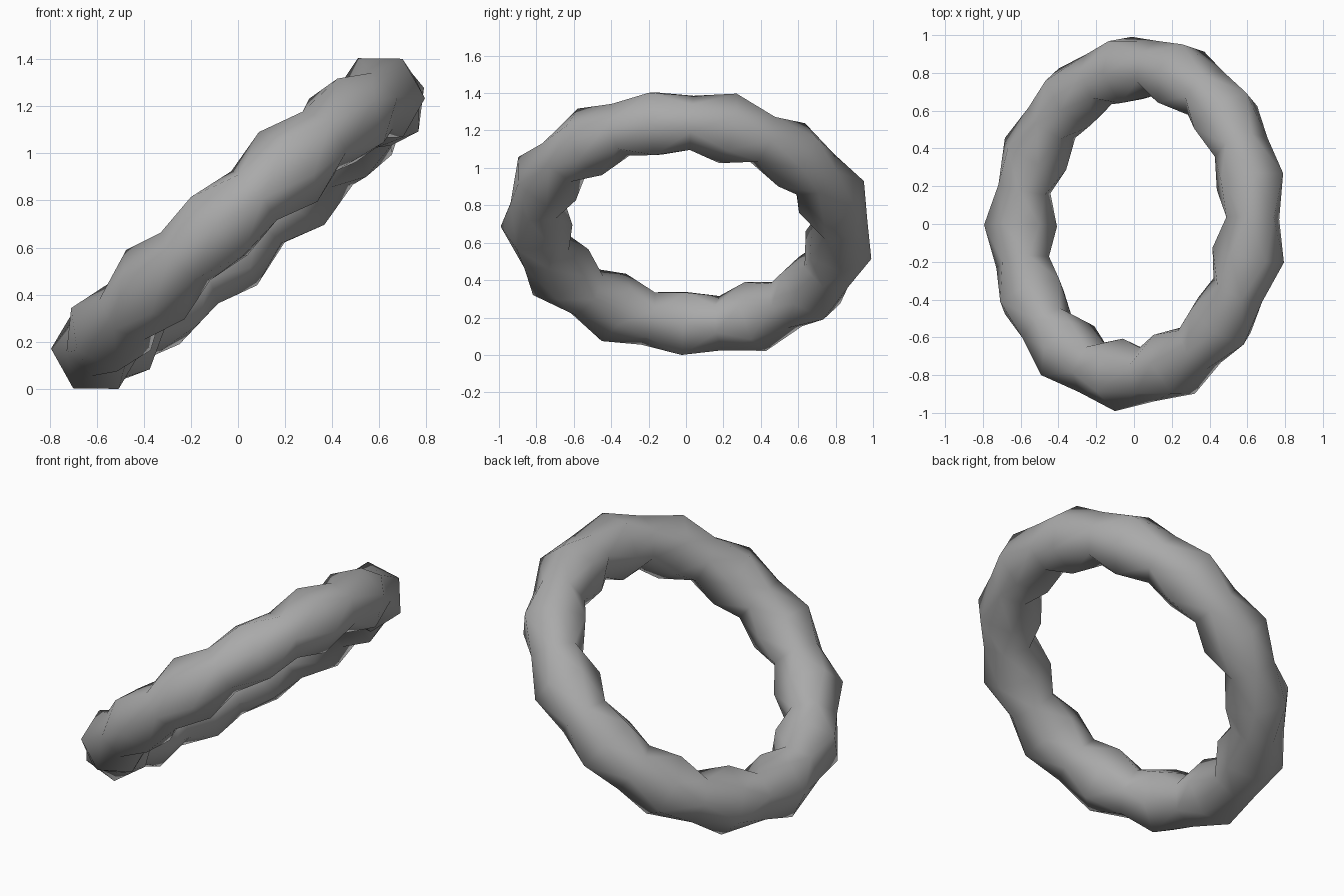
import bpy, bmesh
from math import sin, cos, radians
from mathutils import Vector

cube = bpy.data.objects.get("Cube")
if cube:
    bpy.data.objects.remove(cube, do_unlink=True)

RINGS, SIDES = 26, 6
WIDE = (0.815, 0.193)         # loop radius and tube radius at the lobes
WAIST = (0.817, 0.148)        # the same at the waists between the lobes
TURNS = 3                     # full twists of the section around the loop
START, PHASE = -178.6, 51.0   # first section: place on the loop, rotation
SWAY = 9.0                    # uneven part of the twist, in degrees

# Tilted frame of the ring
normal = Vector((-0.875, 0.085, 1)).normalized()
along = Vector((1, 0, 0.875)).normalized()
across = normal.cross(along).normalized()

# Hexagonal sections, lobes and waists in turn, each rotated against the last
bm = bmesh.new()
sections = []
for k in range(RINGS):
    major, minor = WAIST if k % 2 else WIDE
    phi = radians(START + 360 * k / RINGS)
    outward = along * cos(phi) + across * sin(phi)
    section = []
    for i in range(SIDES):
        a = radians(PHASE + SWAY * cos(phi) + 360 * (TURNS * k / RINGS + i / SIDES))
        p = outward * (major + minor * cos(a)) + normal * (minor * sin(a))
        section.append(bm.verts.new(p))
    sections.append(section)

# Staggered triangles between neighbouring sections
for k in range(RINGS):
    s, t = sections[k], sections[(k + 1) % RINGS]
    for i in range(SIDES):
        j = (i + 1) % SIDES
        bm.faces.new((s[i], t[i], s[j])).smooth = True
        bm.faces.new((s[j], t[i], t[j])).smooth = True
bmesh.ops.recalc_face_normals(bm, faces=bm.faces)
if bm.calc_volume(signed=True) < 0:
    bmesh.ops.reverse_faces(bm, faces=bm.faces)

# Stand it on the ground, centred
lo = Vector([min(v.co[n] for v in bm.verts) for n in range(3)])
hi = Vector([max(v.co[n] for v in bm.verts) for n in range(3)])
base = Vector(((lo.x + hi.x) / 2, (lo.y + hi.y) / 2, lo.z))
bmesh.ops.translate(bm, vec=-base, verts=bm.verts)

mesh = bpy.data.meshes.new("twisted_ring")
bm.to_mesh(mesh)
bm.free()
ring = bpy.data.objects.new("twisted_ring", mesh)
bpy.context.collection.objects.link(ring)

# Plain grey
grey = bpy.data.materials.new("grey")
grey.use_nodes = True
colour = (0.4, 0.4, 0.4, 1)
grey.diffuse_color = colour
grey.node_tree.nodes["Principled BSDF"].inputs["Base Color"].default_value = colour
mesh.materials.append(grey)
